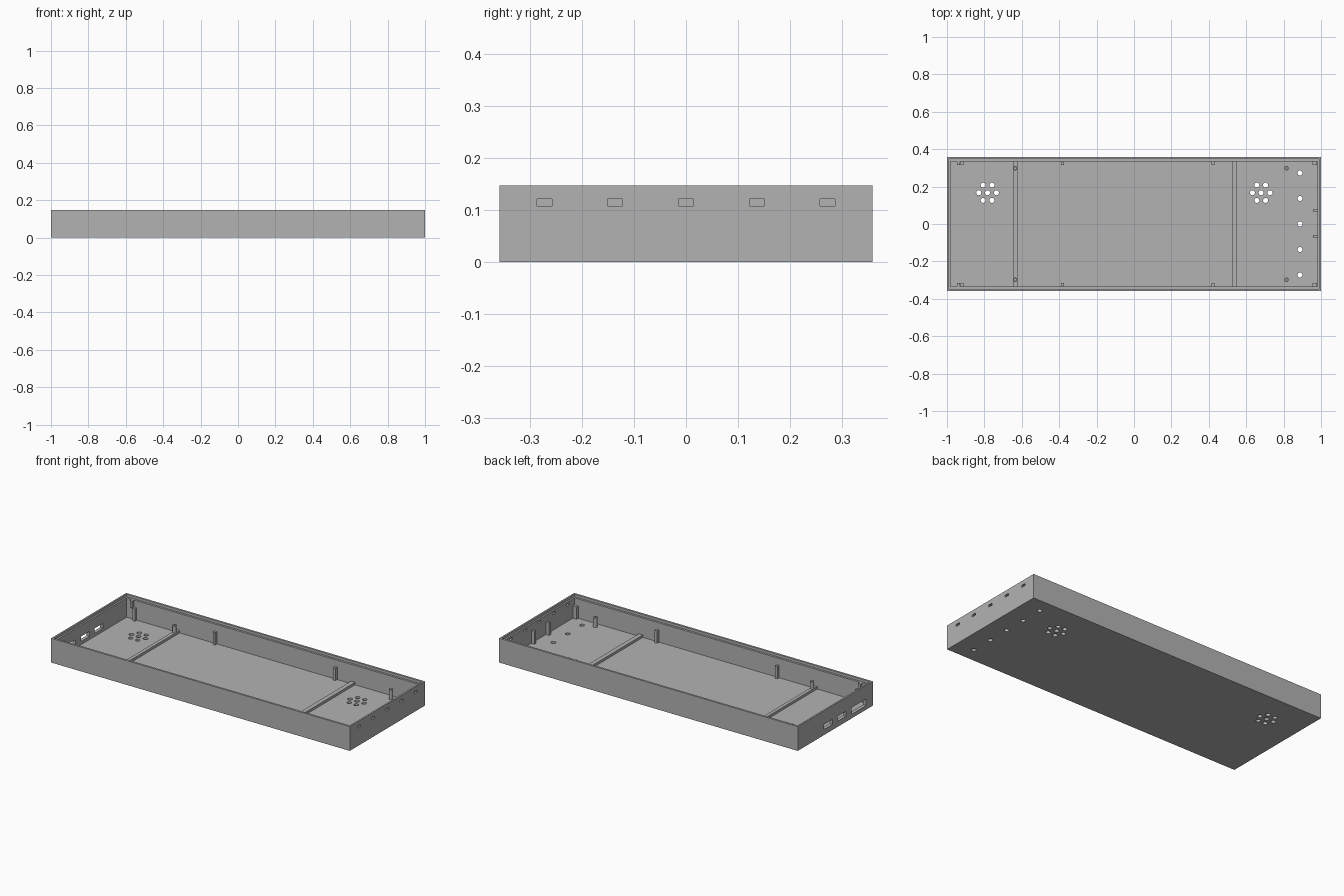
import bpy
import bmesh
from math import cos, sin, pi
from mathutils import Matrix

if "Cube" in bpy.data.objects:
    bpy.data.objects.remove(bpy.data.objects["Cube"])

grey = bpy.data.materials.new("plain grey")
grey.use_nodes = True
grey.diffuse_color = (0.45, 0.45, 0.45, 1)
grey.node_tree.nodes["Principled BSDF"].inputs["Base Color"].default_value = grey.diffuse_color

LENGTH, WIDTH, HEIGHT = 2.0, 0.718, 0.147
FLOOR = 0.015
WALL_X, WALL_Y = 0.02, 0.025
IN_X, IN_Y = LENGTH / 2 - WALL_X, WIDTH / 2 - WALL_Y
POST_TOP = 0.09


def add_box(bm, x0, x1, y0, y1, z0, z1):
    centre = Matrix.Translation(((x0 + x1) / 2, (y0 + y1) / 2, (z0 + z1) / 2))
    size = Matrix.Diagonal((x1 - x0, y1 - y0, z1 - z0, 1))
    bmesh.ops.create_cube(bm, size=1, matrix=centre @ size)


def add_cylinder(bm, x, y, r, z0, z1, sides=20):
    bmesh.ops.create_cone(bm, cap_ends=True, segments=sides, radius1=r, radius2=r, depth=z1 - z0,
                          matrix=Matrix.Translation((x, y, (z0 + z1) / 2)))


def make(name, bm):
    mesh = bpy.data.meshes.new(name)
    bm.to_mesh(mesh)
    bm.free()
    mesh.materials.append(grey)
    obj = bpy.data.objects.new(name, mesh)
    bpy.context.collection.objects.link(obj)
    return obj


def box(name, *bounds):
    bm = bmesh.new()
    add_box(bm, *bounds)
    return make(name, bm)


def cut(target, bm):
    cutter = make("cutter", bm)
    cutter.hide_render = True
    mod = target.modifiers.new("cut", "BOOLEAN")
    mod.operation, mod.solver, mod.object = "DIFFERENCE", "EXACT", cutter
    bpy.context.view_layer.objects.active = target
    bpy.ops.object.modifier_apply(modifier=mod.name)
    bpy.data.objects.remove(cutter)


# Tray: hollow box with a stepped rim
tray = box("tray", -LENGTH / 2, LENGTH / 2, -WIDTH / 2, WIDTH / 2, 0, HEIGHT)
for dx, dy, bottom in ((0, 0, FLOOR), (WALL_X / 2, WALL_Y / 2, HEIGHT - 0.015)):
    pocket = bmesh.new()
    add_box(pocket, -IN_X - dx, IN_X + dx, -IN_Y - dy, IN_Y + dy, bottom, HEIGHT + 0.1)
    cut(tray, pocket)

holes = bmesh.new()
# Speaker hole clusters in the floor
for cx in (-0.783, 0.68):
    add_cylinder(holes, cx, 0.167, 0.0135, -0.05, 0.05)
    for i in range(6):
        a = i * pi / 3
        add_cylinder(holes, cx + 0.047 * cos(a), 0.167 + 0.047 * sin(a), 0.0135, -0.05, 0.05)
# Indicator holes in the floor and slots in the left end wall
for i in range(-2, 3):
    y = i * 0.1365
    add_cylinder(holes, 0.887, y, 0.0135, -0.05, 0.05)
    add_box(holes, 0.95, 1.05, y - 0.0145, y + 0.0145, 0.108, 0.121)
# Connector openings in the right end wall
for y, w, z0, z1 in ((0.067, 0.08, 0.034, 0.064), (-0.06, 0.08, 0.034, 0.064),
                     (-0.225, 0.14, 0.025, 0.065)):
    add_box(holes, -1.05, -0.95, y - w / 2, y + w / 2, z0, z1)
cut(tray, holes)

# Floor ribs
box("right_rib", -0.645, -0.624, -IN_Y, IN_Y, FLOOR, 0.03)
box("left_rib", 0.523, 0.55, -IN_Y, IN_Y, FLOOR, 0.03)

# Screw posts with pilot holes
for side, label in ((-1, "front"), (1, "back")):
    for x, end in ((-0.635, "right"), (0.816, "left")):
        bm = bmesh.new()
        add_cylinder(bm, x, side * 0.298, 0.012, FLOOR - 0.005, 0.073)
        post = make(f"{label}_{end}_screw_post", bm)
        bore = bmesh.new()
        add_cylinder(bore, x, side * 0.298, 0.006, 0.03, 0.1)
        cut(post, bore)

# Lid support posts along the long walls
for side, label in ((-1, "front"), (1, "back")):
    outer, inner = side * IN_Y, side * (IN_Y - 0.018)
    y0, y1 = min(outer, inner), max(outer, inner)
    for i, x in enumerate((-0.92, -0.382, 0.423, 0.967)):
        w = 0.012 if i == 3 else 0.008
        box(f"{label}_support_{i + 1}", x - w, x + w, y0, y1, FLOOR, POST_TOP)
    # Catch tab beside the end support
    box(f"{label}_catch", -0.946, -0.93, y0, y1, 0.088, HEIGHT - 0.015)

# Supports on the left end wall
for y, label in ((0.072, "back"), (-0.067, "front")):
    box(f"{label}_end_support", IN_X - 0.022, IN_X, y - 0.008, y + 0.008, FLOOR, POST_TOP)
